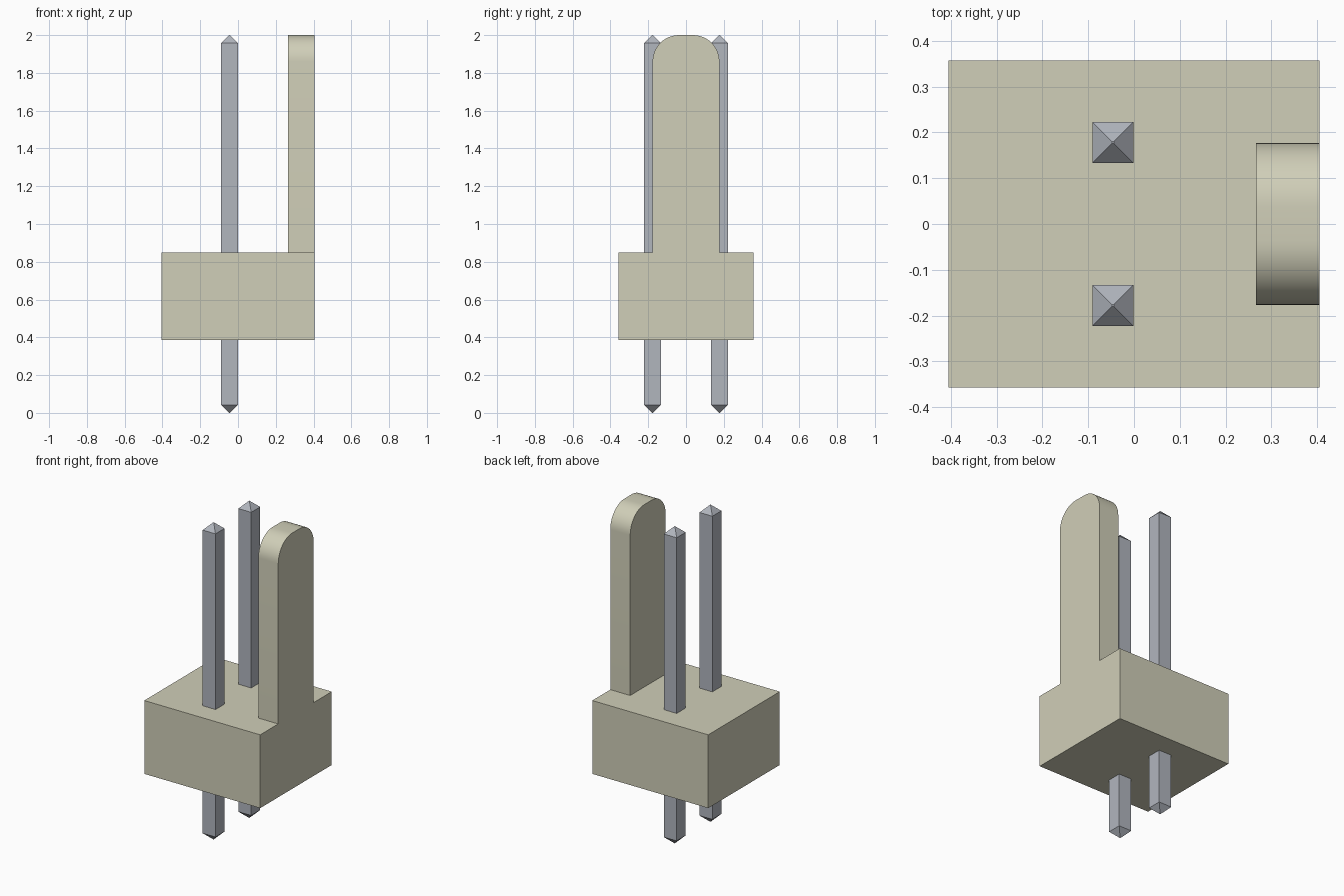
import bpy, bmesh, math
from mathutils import Vector

cube = bpy.data.objects.get("Cube")
if cube:
    bpy.data.objects.remove(cube, do_unlink=True)


def material(name, rgb):
    m = bpy.data.materials.new(name)
    m.use_nodes = True
    m.diffuse_color = (*rgb, 1)
    m.node_tree.nodes["Principled BSDF"].inputs["Base Color"].default_value = (*rgb, 1)
    return m


def make_object(name, bm, mat):
    bmesh.ops.recalc_face_normals(bm, faces=bm.faces)
    mesh = bpy.data.meshes.new(name)
    bm.to_mesh(mesh)
    bm.free()
    mesh.materials.append(mat)
    obj = bpy.data.objects.new(name, mesh)
    bpy.context.collection.objects.link(obj)
    return obj


def extrude(bm, faces, dx):
    geom = bmesh.ops.extrude_face_region(bm, geom=faces)["geom"]
    bmesh.ops.translate(bm, vec=Vector((dx, 0, 0)),
                        verts=[g for g in geom if isinstance(g, bmesh.types.BMVert)])
    return [g for g in geom if isinstance(g, bmesh.types.BMFace)]


plastic = material("cream plastic", (0.63, 0.62, 0.48))
metal = material("grey metal", (0.44, 0.465, 0.515))

# Housing: block with an upright rounded locking tab flush with its +x side
X, Y, Z0, Z1, TOP = 0.405, 0.357, 0.385, 0.848, 2.0
TAB, RADIUS, THICK, STEPS = 0.177, 0.14, 0.139, 12
bm = bmesh.new()
point = lambda y, z: bm.verts.new((X, y, z))
tab_r, tab_l = point(-TAB, Z1), point(TAB, Z1)
block = bm.faces.new([point(-Y, Z0), point(Y, Z0), point(Y, Z1), tab_l, tab_r, point(-Y, Z1)])
outline = [tab_r, tab_l]
for side, start in ((1, 0), (-1, 90)):
    for i in range(STEPS + 1):
        a = math.radians(start + 90 * i / STEPS)
        outline.append(point(side * (TAB - RADIUS) + RADIUS * math.cos(a),
                             TOP - RADIUS + RADIUS * math.sin(a)))
tab = bm.faces.new(outline)
rear = extrude(bm, [block, tab], -THICK)
rear_block = min(rear, key=lambda f: f.calc_center_median().z)
extrude(bm, [rear_block], THICK - 2 * X)
bmesh.ops.recalc_face_normals(bm, faces=bm.faces)
bmesh.ops.dissolve_limit(bm, angle_limit=math.radians(1), verts=bm.verts, edges=bm.edges)
housing = make_object("housing", bm, plastic)
bpy.ops.object.select_all(action="DESELECT")
housing.select_set(True)
bpy.context.view_layer.objects.active = housing
bpy.ops.object.shade_smooth_by_angle(angle=math.radians(30))

# Square pins with pyramid tips at both ends
HALF, TIP, TIP_HALF = 0.045, 0.043, 0.002
for name, y in (("front_pin", -0.178), ("rear_pin", 0.178)):
    bm = bmesh.new()
    rings = []
    for z, h in ((0, TIP_HALF), (TIP, HALF), (TOP - TIP, HALF), (TOP, TIP_HALF)):
        rings.append([bm.verts.new((-0.046 + sx * h, y + sy * h, z))
                      for sx, sy in ((-1, -1), (1, -1), (1, 1), (-1, 1))])
    bm.faces.new(rings[0])
    bm.faces.new(rings[-1])
    for low, high in zip(rings, rings[1:]):
        for i in range(4):
            j = (i + 1) % 4
            bm.faces.new((low[i], low[j], high[j], high[i]))
    make_object(name, bm, metal)
